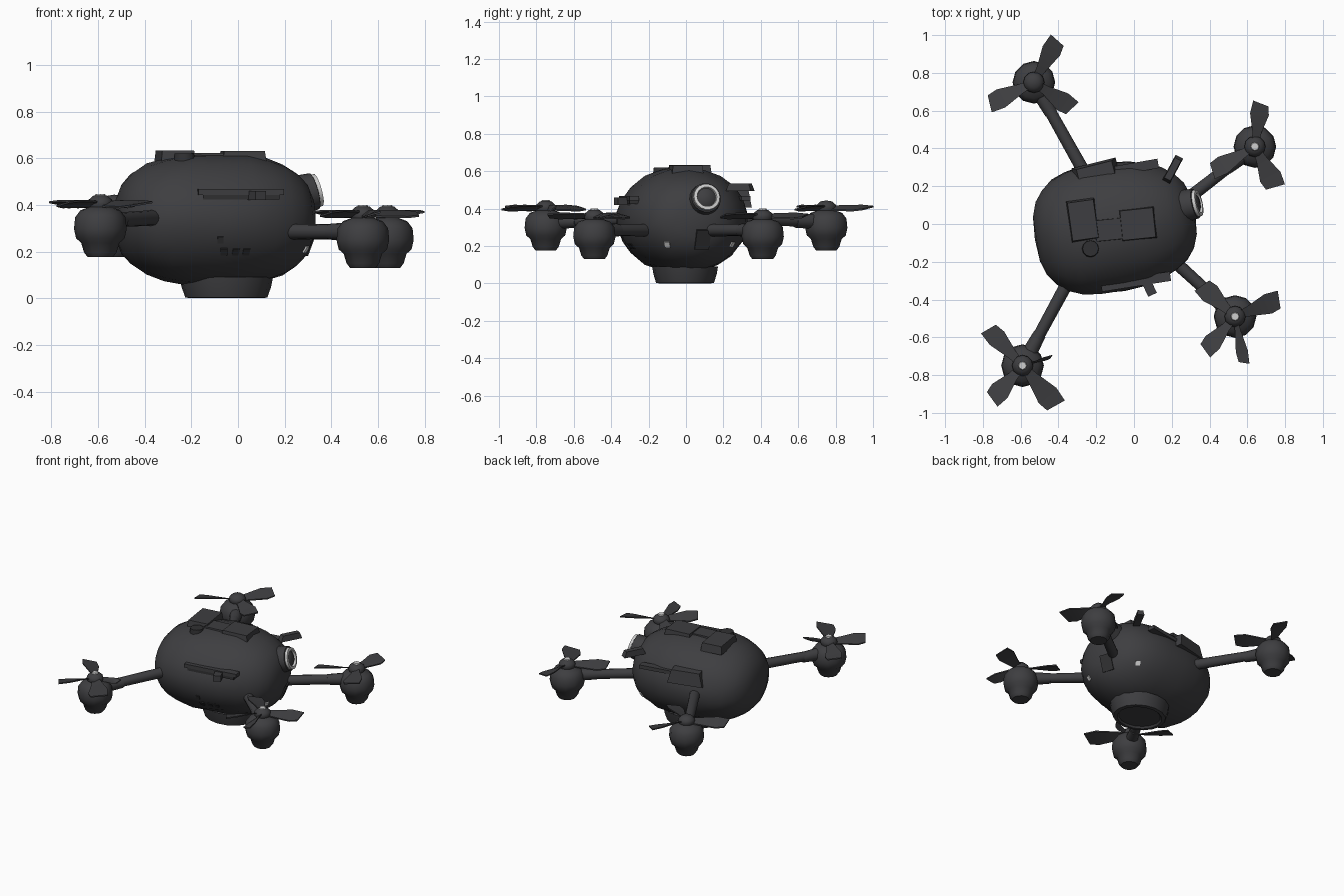
import bpy, bmesh, math, random
from mathutils import Vector, Matrix
from mathutils.bvhtree import BVHTree

if "Cube" in bpy.data.objects:
    bpy.data.objects.remove(bpy.data.objects["Cube"])

random.seed(4)


def material(name, rgb):
    m = bpy.data.materials.new(name)
    m.diffuse_color = (*rgb, 1)
    m.use_nodes = True
    m.node_tree.nodes["Principled BSDF"].inputs["Base Color"].default_value = m.diffuse_color
    return m


DARK = material("dark grey", (0.048, 0.048, 0.052))
BLACK = material("near black", (0.03, 0.03, 0.032))
LIGHT = material("light grey", (0.62, 0.62, 0.62))


def finish(name, bm, mat, matrix=Matrix(), angle=40):
    bmesh.ops.recalc_face_normals(bm, faces=bm.faces)
    me = bpy.data.meshes.new(name)
    bm.to_mesh(me)
    bm.free()
    me.transform(matrix)
    me.materials.append(mat)
    ob = bpy.data.objects.new(name, me)
    bpy.context.collection.objects.link(ob)
    bpy.ops.object.select_all(action='DESELECT')
    ob.select_set(True)
    bpy.context.view_layer.objects.active = ob
    bpy.ops.object.shade_smooth_by_angle(angle=math.radians(angle))
    return ob


def facing(point, direction):
    """Frame whose z axis points along the direction."""
    q = Vector(direction).to_track_quat('Z', 'Y')
    return Matrix.Translation(point) @ q.to_matrix().to_4x4()


def block(name, centre, size, mat=DARK, turn=0, taper=1.0, matrix=None):
    bm = bmesh.new()
    bmesh.ops.create_cube(bm, size=1)
    for v in bm.verts:
        k = taper if v.co.z > 0 else 1
        v.co = Vector((v.co.x * size[0] * k, v.co.y * size[1] * k, v.co.z * size[2]))
    if matrix is None:
        matrix = Matrix.Translation(centre) @ Matrix.Rotation(math.radians(turn), 4, 'Z')
    return finish(name, bm, mat, matrix)


def rod(name, a, b, r1, r2, mat=DARK, sides=12):
    a, b = Vector(a), Vector(b)
    bm = bmesh.new()
    bmesh.ops.create_cone(bm, cap_ends=True, segments=sides, radius1=r1, radius2=r2, depth=(b - a).length)
    return finish(name, bm, mat, facing((a + b) / 2, b - a))


def lathe(name, profile, mat, matrix, sides=12):
    bm = bmesh.new()
    verts = [bm.verts.new((r, 0, z)) for r, z in profile]
    edges = [bm.edges.new(p) for p in zip(verts, verts[1:])]
    bmesh.ops.spin(bm, geom=verts + edges, cent=(0, 0, 0), axis=(0, 0, 1),
                   angle=2 * math.pi, steps=sides)
    bmesh.ops.remove_doubles(bm, verts=bm.verts, dist=1e-4)
    return finish(name, bm, mat, matrix, 45)


# Body: squarish ellipsoid, turned a little, narrower to the nose, with slight dents
bm = bmesh.new()
bmesh.ops.create_uvsphere(bm, u_segments=22, v_segments=14, radius=1)
for v in bm.verts:
    c, rho = v.co.z, math.hypot(v.co.x, v.co.y)
    ax = math.copysign(abs(c) ** 0.8, c)
    k = rho ** 0.74 / rho if rho > 1e-5 else 0
    dent = 1 + random.uniform(-0.018, 0.012)
    wide = 0.345 * (1 - 0.06 * ax)
    v.co = Vector((ax * 0.43, v.co.x * k * wide * dent, v.co.y * k * 0.285 * dent))
frame = Matrix.Translation((-0.1, -0.015, 0.338)) @ Matrix.Rotation(math.radians(9), 4, 'Z')
body = finish("body", bm, DARK, frame, 60)
bvh = BVHTree.FromPolygons([v.co for v in body.data.vertices],
                           [p.vertices for p in body.data.polygons])


def plate(name, origin, direction, size, mat):
    """Small box laid on the body where a ray meets it."""
    hit, n, _, _ = bvh.ray_cast(Vector(origin), Vector(direction))
    return block(name, None, size, mat, matrix=facing(hit, n))


# Rounded foot under the body
foot_frame = Matrix.Translation((-0.05, -0.005, 0)) @ Matrix.Diagonal((1.08, 0.95, 1, 1))
lathe("foot", [(0, 0.012), (0.13, 0.012), (0.14, 0.0), (0.163, 0.003), (0.178, 0.05), (0.185, 0.09)],
      DARK, foot_frame, 16)

# Raised plates on the roof
block("roof_plate_left", (-0.27, 0.02, 0.605), (0.15, 0.22, 0.055), DARK, 8, 0.92)
block("roof_plate_right", (0.02, 0.0, 0.605), (0.19, 0.17, 0.05), DARK, 6, 0.92)
block("roof_bridge", (-0.13, -0.03, 0.6), (0.16, 0.12, 0.045), DARK, 6, 0.92)
rod("roof_cap", (-0.23, -0.13, 0.56), (-0.23, -0.13, 0.62), 0.05, 0.042, BLACK)

# Side ledges, stubs and the raised rear shoulder
block("front_ledge", (0.01, -0.305, 0.455), (0.37, 0.05, 0.025), DARK, 9)
block("front_ledge_slot", (0.01, -0.302, 0.434), (0.33, 0.05, 0.02), BLACK, 9)
block("rear_ledge", (-0.02, 0.295, 0.455), (0.30, 0.05, 0.025), DARK, 10)
block("front_stub", (0.075, -0.325, 0.44), (0.05, 0.11, 0.04), DARK, 25)
block("rear_fin", (0.205, 0.29, 0.515), (0.045, 0.15, 0.04), DARK, -28, 0.8)
block("rear_shoulder", (-0.20, 0.265, 0.45), (0.24, 0.12, 0.09), DARK, 14, 0.8)

# Round eye on the nose
eye = facing((0.312, 0.105, 0.455), (0.9, 0.2, 0.25))
lathe("eye_socket", [(0.088, -0.06), (0.08, 0.015), (0.06, 0.022), (0, 0.022)], DARK, eye, 18)
lathe("eye_ring", [(0.073, 0.01), (0.071, 0.034), (0.054, 0.036), (0.05, 0.018)], LIGHT, eye, 18)
lathe("eye_lens", [(0.052, 0.02), (0.035, 0.032), (0, 0.036)], DARK, eye, 18)

# Small plates and lamps laid on the body surface
plate("nose_hatch", (1, 0.09, 0.235), (-1, 0, 0), (0.08, 0.11, 0.01), BLACK)
plate("nose_lamp", (1, -0.10, 0.21), (-1, 0, 0), (0.032, 0.032, 0.014), LIGHT)
plate("side_lamp", (1, 0.245, 0.21), (-1, 0, 0), (0.03, 0.03, 0.014), LIGHT)
for i, x in enumerate((-0.06, -0.01, 0.035)):
    plate(f"front_window_{i + 1}", (x, -1, 0.20), (0, 1, 0), (0.03, 0.035, 0.01), BLACK)
plate("front_vent", (-0.075, -1, 0.25), (0, 1, 0), (0.025, 0.03, 0.01), BLACK)


# Propeller blade: narrow root widening to a cut tip, pitched
def blade(name, centre, angle, length, width):
    bm = bmesh.new()
    rows = []
    for r, w, pitch in ((0.02, 0.35, 0.008), (0.08, 0.5, 0.012), (length * 0.75, 1, 0.014), (length, 0.85, 0.008)):
        h = width * w
        skew = 0.01 if r == length else 0
        rows.append([bm.verts.new(p) for p in (
            (r - skew, -h, -pitch), (r + skew, h, pitch),
            (r + skew, h, pitch + 0.008), (r - skew, -h, -pitch + 0.008))])
    for a, b in zip(rows, rows[1:]):
        for i in range(4):
            bm.faces.new((a[i], a[(i + 1) % 4], b[(i + 1) % 4], b[i]))
    bm.faces.new(rows[0])
    bm.faces.new(rows[-1])
    finish(name, bm, DARK, Matrix.Translation(centre) @ Matrix.Rotation(math.radians(angle), 4, 'Z'))


# Rotors: pod position, height offset, arm root, blades as (angle, length, half width)
ROTORS = {
    "back_left": ((-0.53, 0.75), 0.047, (-0.25, 0.25), ((61, .255, .052), (206, .26, .053), (326, .245, .053))),
    "back_right": ((0.64, 0.41), 0.0, (0.24, 0.10), ((82, .23, .05), (210, .26, .05), (297, .24, .06))),
    "front_right": ((0.535, -0.49), 0.0, (0.15, -0.14), ((21, .25, .055), (137, .24, .055),
                                                       (229, .24, .05), (281, .25, .032))),
    "front_left": ((-0.59, -0.75), 0.047, (-0.33, -0.27), ((133, .265, .052), (228, .24, .055),
                                                         (310, .275, .062), (17, .16, .01))),
}
POD = [(0, 0.13), (0.055, 0.13), (0.07, 0.15), (0.082, 0.19), (0.104, 0.21), (0.113, 0.25),
       (0.108, 0.30), (0.085, 0.33), (0.045, 0.345)]
HUB = [(0.045, 0.335), (0.056, 0.355), (0.05, 0.375), (0.03, 0.392), (0, 0.397)]
for side, ((x, y), dz, root, blades) in ROTORS.items():
    base = Matrix.Translation((x, y, dz))
    lathe(side + "_pod", POD, DARK, base)
    lathe(side + "_hub", HUB, DARK, base)
    if side != "back_left":
        rod(side + "_hub_cap", (x, y, dz + 0.388), (x, y, dz + 0.4), 0.026, 0.02, LIGHT, 8)
    z = 0.285 + dz
    rod(side + "_arm", (*root, z + dz * 0.3), (x, y, z), 0.034, 0.03)
    out = (Vector((x, y)) - Vector(root)).normalized()
    near = Vector((x, y)) - out * 0.19
    rod(side + "_arm_sleeve", (near.x, near.y, z), (x, y, z), 0.034, 0.045)
    for i, (angle, length, width) in enumerate(blades):
        blade(f"{side}_blade_{i + 1}", (x, y, 0.357 + dz * 0.9), angle, length, width)
